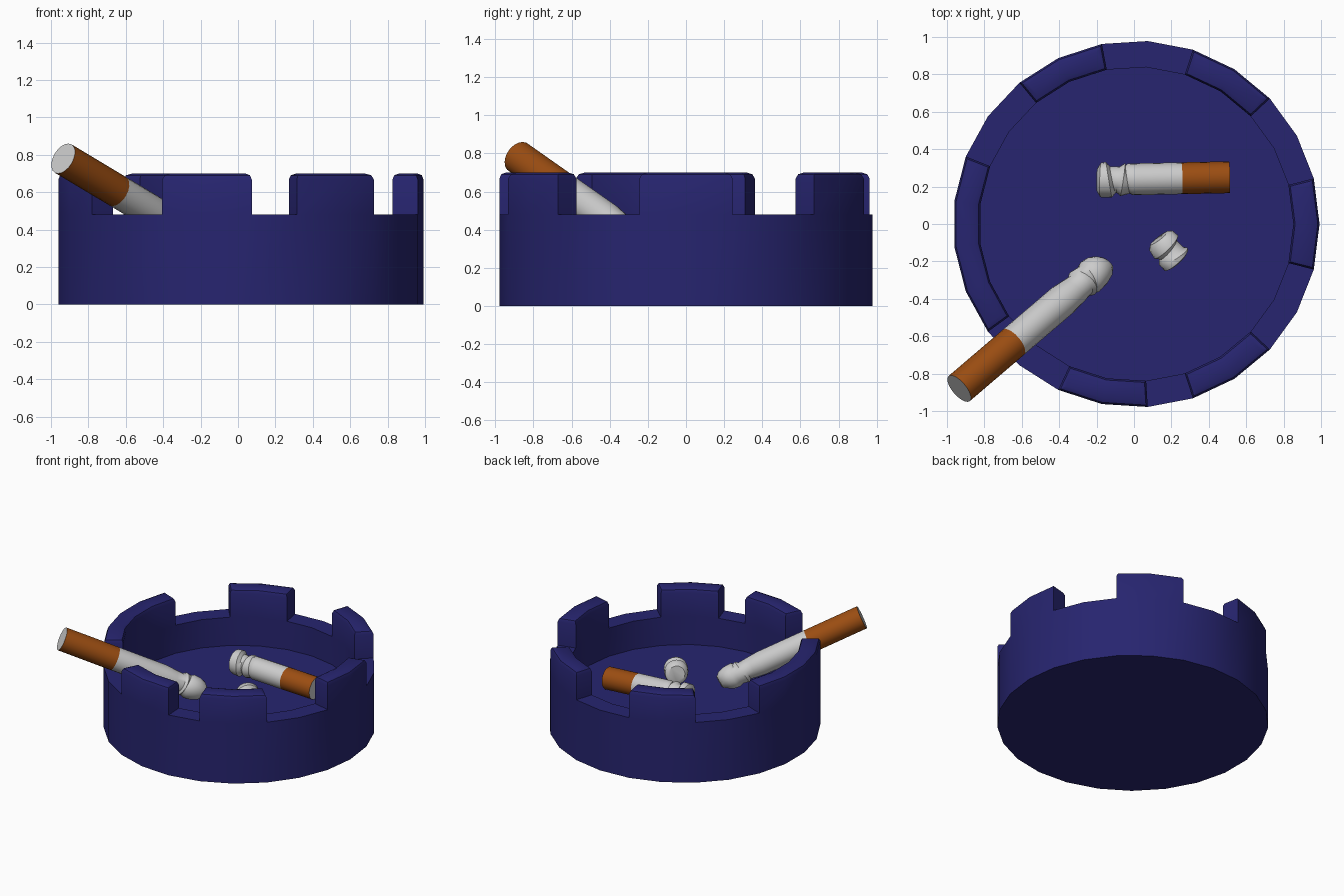
import bpy, bmesh, math
from mathutils import Vector

if "Cube" in bpy.data.objects:
    bpy.data.objects.remove(bpy.data.objects["Cube"])


def material(name, rgb):
    m = bpy.data.materials.new(name)
    m.diffuse_color = (*rgb, 1)
    m.use_nodes = True
    m.node_tree.nodes["Principled BSDF"].inputs["Base Color"].default_value = m.diffuse_color
    return m


BLUE = material("blue_glaze", (0.02, 0.018, 0.16))
ORANGE = material("filter_orange", (0.33, 0.075, 0.006))
PAPER = material("paper_grey", (0.8, 0.8, 0.8))


def finish(bm, name, mats, angle):
    bmesh.ops.recalc_face_normals(bm, faces=bm.faces)
    me = bpy.data.meshes.new(name)
    bm.to_mesh(me)
    bm.free()
    ob = bpy.data.objects.new(name, me)
    bpy.context.collection.objects.link(ob)
    for m in mats:
        me.materials.append(m)
    bpy.ops.object.select_all(action='DESELECT')
    ob.select_set(True)
    bpy.context.view_layer.objects.active = ob
    bpy.ops.object.shade_smooth_by_angle(angle=math.radians(angle))
    return ob


# Ashtray: 25-sided bowl whose rim cells are either raised or notched
def ashtray():
    n, cx, radii = 25, 0.012, (0.98, 0.84)
    floor, low, top = 0.255, 0.48, 0.70
    raised = {24, 0, 3, 4, 7, 8, 11, 12, 13, 14, 17, 18, 20, 21}
    bm = bmesh.new()
    verts = {}

    def v(i, side, z):
        key = (i % n, side, z)
        if key not in verts:
            a = math.tau * key[0] / n
            r = radii[side]
            verts[key] = bm.verts.new((cx + r * math.cos(a), r * math.sin(a), z))
        return verts[key]

    def wall(i, side, z0, z1):
        bm.faces.new((v(i, side, z0), v(i + 1, side, z0), v(i + 1, side, z1), v(i, side, z1)))

    for i in range(n):
        wall(i, 0, 0, low)
        wall(i, 1, floor, low)
        h = low
        if i in raised:
            h = top
            wall(i, 0, low, top)
            wall(i, 1, low, top)
        bm.faces.new((v(i, 0, h), v(i + 1, 0, h), v(i + 1, 1, h), v(i, 1, h)))
        if (i in raised) != ((i - 1) % n in raised):
            bm.faces.new((v(i, 0, low), v(i, 1, low), v(i, 1, top), v(i, 0, top)))
    bm.faces.new([v(i, 0, 0) for i in range(n)])
    bm.faces.new([v(i, 1, floor) for i in range(n)])
    bmesh.ops.recalc_face_normals(bm, faces=bm.faces)
    # soften the top outline of every raised block
    edges = [e for e in bm.edges if all(p.co.z > top - 1e-4 for p in e.verts)
             and e.calc_face_angle(0) > 1]
    bmesh.ops.bevel(bm, geom=edges, offset=0.032, segments=2, profile=0.5, affect='EDGES')
    finish(bm, "ashtray", [BLUE], 30)


# Round tube along an axis; rings are (distance, radius, tilt, tilt direction)
def tube(name, start, end, rings, mats, cap_mat=0, angle=40, n=20):
    start, d = Vector(start), (Vector(end) - Vector(start)).normalized()
    u = d.cross(Vector((0, 0, 1))).normalized()
    w = u.cross(d)
    bm = bmesh.new()
    loops = []
    for t, r, tilt, phase in rings:
        loop = []
        for k in range(n):
            a = math.tau * k / n
            along = t + tilt * math.cos(a - phase)
            loop.append(bm.verts.new(start + d * along + r * (math.cos(a) * u + math.sin(a) * w)))
        loops.append(loop)
    for a, b in zip(loops, loops[1:]):
        for k in range(n):
            j = (k + 1) % n
            bm.faces.new((a[k], a[j], b[j], b[k]))
    bm.faces.new(loops[0]).material_index = cap_mat
    bm.faces.new(loops[-1])
    finish(bm, name, mats, angle)


def cigarette(name, start, end, filter_len, rings):
    r = rings[0][1]
    tube(name + "_filter", start, end, [(0, r, 0, 0), (filter_len, r, 0, 0)], [ORANGE, PAPER], 1)
    tube(name + "_paper", start, end, [(filter_len, r, 0, 0)] + rings, [PAPER])


ashtray()

# Long cigarette leaning through a notch, crushed at the tip
cigarette("leaning_cigarette", (-0.935, -0.88, 0.78), (-0.15, -0.21, 0.31), 0.42, [
    (0.80, 0.088, 0, 0), (0.88, 0.080, 0.012, 0), (0.935, 0.073, 0.02, 0.5),
    (0.955, 0.088, 0.02, 0.8), (0.985, 0.080, 0.015, 2.5), (1.01, 0.092, 0.015, 3),
    (1.06, 0.088, 0.01, 2), (1.10, 0.072, 0.012, 1), (1.135, 0.045, 0.008, 0)])

# Short cigarette lying on the floor
cigarette("lying_cigarette", (0.51, 0.25, 0.341), (-0.19, 0.235, 0.375), 0.255, [
    (0.50, 0.085, 0, 0), (0.53, 0.085, 0.012, 0.5), (0.545, 0.076, 0.012, 0.6),
    (0.57, 0.088, 0.015, 3), (0.595, 0.070, 0.012, 2.6), (0.625, 0.072, 0.015, 0.5),
    (0.645, 0.096, 0.015, 0.4), (0.69, 0.092, 0.01, 2), (0.71, 0.058, 0.004, 2)])

# Loose crushed stub
tube("crushed_stub", (0.135, -0.075, 0.35), (0.235, -0.205, 0.325), [
    (0.0, 0.06, 0, 0), (0.018, 0.082, 0.006, 1), (0.06, 0.088, 0.012, 0.5),
    (0.08, 0.066, 0.015, 0.3), (0.105, 0.072, 0.015, 3), (0.125, 0.088, 0.012, 2.6),
    (0.15, 0.084, 0.01, 0.8), (0.165, 0.055, 0.004, 0)], [PAPER])
